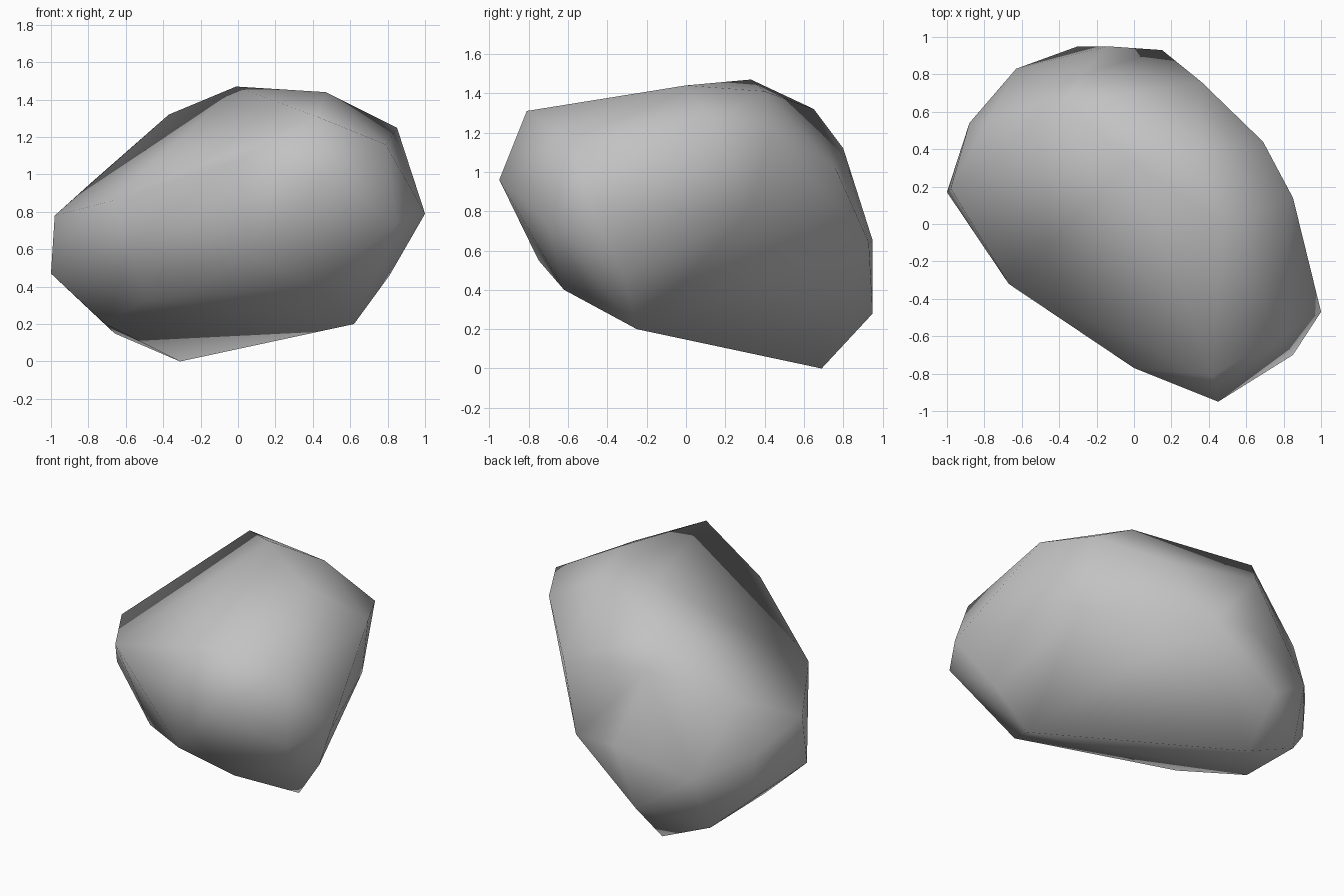
import bpy
import bmesh

cube = bpy.data.objects.get("Cube")
if cube:
    bpy.data.objects.remove(cube, do_unlink=True)

# Corners of the boulder, grouped by the side they shape
crown = [
    (-.01, .33, 1.47), (.47, 0, 1.44), (.35, .40, 1.41),
    (.85, .14, 1.25), (.69, .44, 1.22), (-.37, .65, 1.32),
    (.42, -.81, 1.31), (.79, -.60, 1.16),
]
front_side = [
    (.45, -.95, .96), (.85, -.70, .74), (1, -.47, .79),
    (0, -.77, 1.07), (.09, -.75, .55), (.41, -.62, .40),
    (-.67, -.32, .86),
]
back_side = [
    (-.28, .80, 1.12), (.15, .93, .64), (-.14, .95, .65),
    (.36, .76, 1.02), (.68, .32, .79), (-.30, .95, .28),
    (-.63, .83, .51),
]
right_end = [
    (-1, .17, .47), (-.98, .19, .78), (-.78, .55, .96),
    (-.88, .54, .63), (-.87, .53, .38),
]
underside = [
    (-.31, .69, 0), (.62, -.25, .20), (.81, -.31, .46),
    (-.66, .69, .15), (-.71, .20, .20), (-.50, -.20, .33),
]


def flat_colour(name, rgba):
    """Plain material with the same viewport and render colour."""
    mat = bpy.data.materials.new(name)
    mat.use_nodes = True
    mat.diffuse_color = rgba
    for node in mat.node_tree.nodes:
        if node.type == 'BSDF_PRINCIPLED':
            node.inputs["Base Color"].default_value = rgba
            node.inputs["Roughness"].default_value = .9
    return mat


def hull_object(name, corners, mat):
    """Wrap the corners in a tight convex skin with smooth shading."""
    bm = bmesh.new()
    for corner in corners:
        bm.verts.new(corner)
    hull = bmesh.ops.convex_hull(bm, input=bm.verts[:])
    # Remove any corners that ended up inside the skin
    inside = {g for g in hull["geom_interior"] + hull["geom_unused"]
              if isinstance(g, bmesh.types.BMVert)}
    bmesh.ops.delete(bm, geom=list(inside), context='VERTS')
    bmesh.ops.recalc_face_normals(bm, faces=bm.faces[:])
    for face in bm.faces:
        face.smooth = True
    mesh = bpy.data.meshes.new(name)
    bm.to_mesh(mesh)
    bm.free()
    mesh.materials.append(mat)
    obj = bpy.data.objects.new(name, mesh)
    bpy.context.collection.objects.link(obj)
    return obj


stone = flat_colour("stone grey", (.54, .54, .54, 1))
hull_object("boulder", crown + front_side + back_side + right_end + underside, stone)
